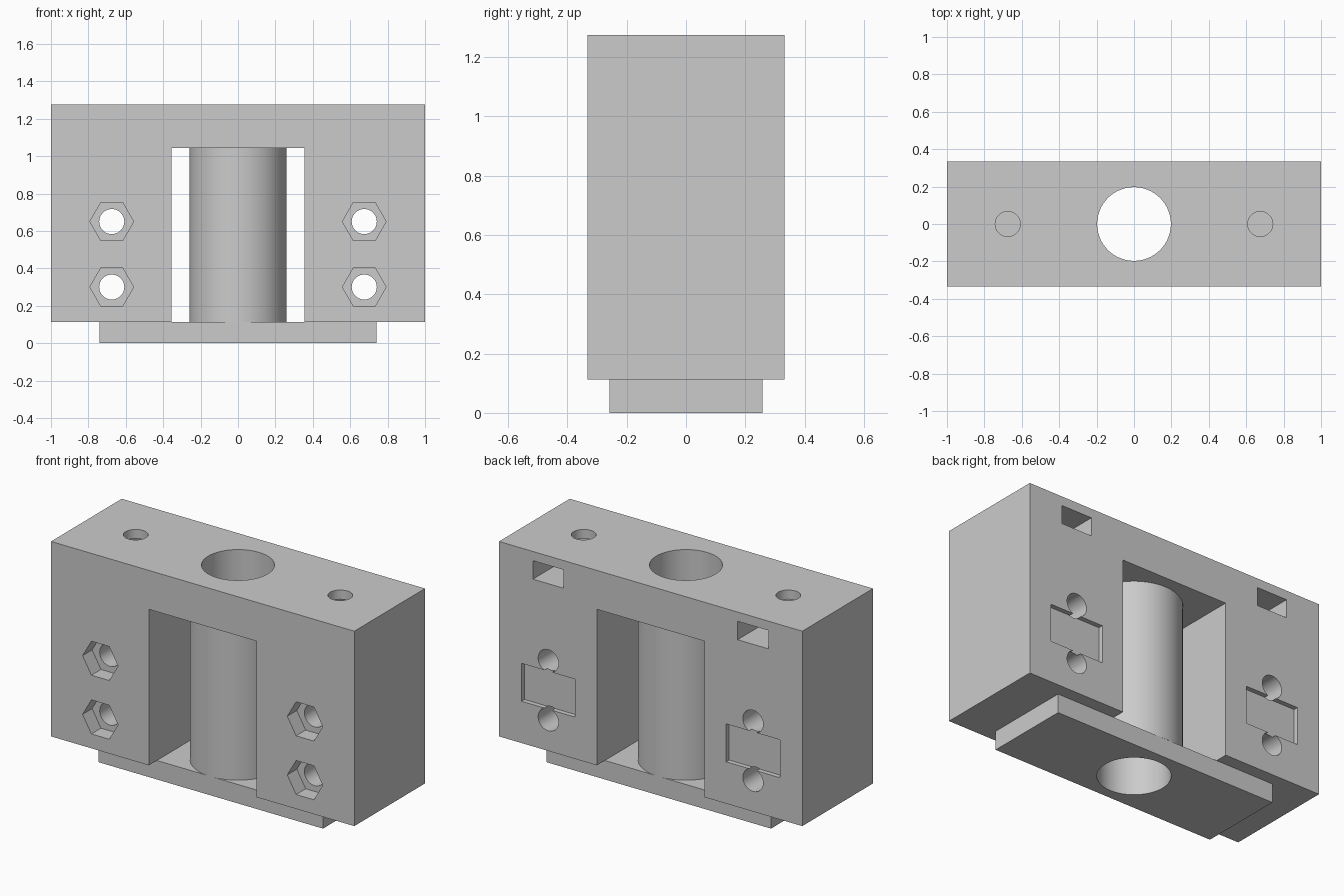
import bpy
import math
from mathutils import Matrix, Vector

if "Cube" in bpy.data.objects:
    bpy.data.objects.remove(bpy.data.objects["Cube"], do_unlink=True)

# Single grey plastic
grey = bpy.data.materials.new("grey_plastic")
grey.use_nodes = True
GREY = (0.6, 0.6, 0.6, 1)
grey.diffuse_color = GREY
grey.node_tree.nodes["Principled BSDF"].inputs["Base Color"].default_value = GREY


def box(name, lo, hi):
    """Box between two opposite corners."""
    lo, hi = Vector(lo), Vector(hi)
    bpy.ops.mesh.primitive_cube_add(size=1)
    ob = bpy.context.object
    ob.name = name
    ob.data.transform(Matrix.Translation((lo + hi) / 2) @ Matrix.Diagonal((*(hi - lo), 1)))
    ob.data.materials.append(grey)
    return ob


def rod(name, radius, start, end, sides=64, turn=0):
    """Prism or cylinder between two points; turn spins it on its axis."""
    start, end = Vector(start), Vector(end)
    axis = end - start
    bpy.ops.mesh.primitive_cylinder_add(vertices=sides, radius=radius, depth=axis.length)
    ob = bpy.context.object
    ob.name = name
    tilt = axis.to_track_quat("Z", "Y").to_matrix().to_4x4()
    ob.data.transform(Matrix.Translation((start + end) / 2) @ tilt @ Matrix.Rotation(turn, 4, "Z"))
    ob.data.materials.append(grey)
    return ob


def cut(target, cutter):
    """Subtract the cutter from the target and discard it."""
    cutter.hide_render = True
    bpy.context.view_layer.objects.active = target
    mod = target.modifiers.new("cut", "BOOLEAN")
    mod.operation = "DIFFERENCE"
    mod.solver = "EXACT"
    mod.object = cutter
    bpy.ops.object.modifier_apply(modifier=mod.name)
    bpy.data.objects.remove(cutter, do_unlink=True)


W, D, H = 1.0, 0.333, 1.275      # half width, half depth, height
BASE = 0.113                     # top of the base plate
ROOF = 1.043                     # ceiling of the window
BOLT_X, BOLT_R, NUT_R, BORE_R = 0.675, 0.067, 0.117, 0.197
NUT_FLAT = NUT_R * math.cos(math.pi / 6)

# Main parts
frame = box("frame", (-W, -D, BASE), (W, D, H))
plate = box("base_plate", (-0.741, -0.2575, 0), (0.741, 0.2575, BASE))
sleeve = rod("sleeve", 0.259, (0, 0, BASE), (0, 0, ROOF), 96)

# Window through the frame
cut(frame, box("window_cutter", (-0.355, -1, -1), (0.355, 1, ROOF)))

# Shaft bore through everything
for part in (frame, plate, sleeve):
    cut(part, rod("bore_cutter", BORE_R, (0, 0, -1), (0, 0, 2), 96))

for side in (-1, 1):
    x = side * BOLT_X
    # Cross bolts with hexagonal nut pockets in the front
    for z in (0.3, 0.65):
        cut(frame, rod("bolt_cutter", BOLT_R, (x, -1, z), (x, 1, z), 48))
        cut(frame, rod("nut_cutter", NUT_R, (x, -1, z), (x, 0.09 - D, z), 6, math.pi / 2))
    # Shallow recess in the back between the bolts
    cut(frame, box("recess_cutter", (x - 0.177, D - 0.028, 0.362), (x + 0.177, 1, 0.588)))
    # Nut slot from the back, with a hexagonal inner end, and its bolt hole
    low, high = 1.11, 1.22
    cut(frame, box("slot_cutter", (x - NUT_FLAT, 0, low), (x + NUT_FLAT, 1, high)))
    cut(frame, rod("slot_end_cutter", NUT_R, (x, 0, low), (x, 0, high), 6))
    cut(frame, rod("top_bolt_cutter", BOLT_R, (x, 0, low + 0.02), (x, 0, 2), 48))

# Smooth the round walls, keep edges crisp
bpy.ops.object.select_all(action="DESELECT")
for part in (frame, plate, sleeve):
    part.select_set(True)
bpy.context.view_layer.objects.active = frame
bpy.ops.object.shade_smooth_by_angle(angle=math.radians(30))
